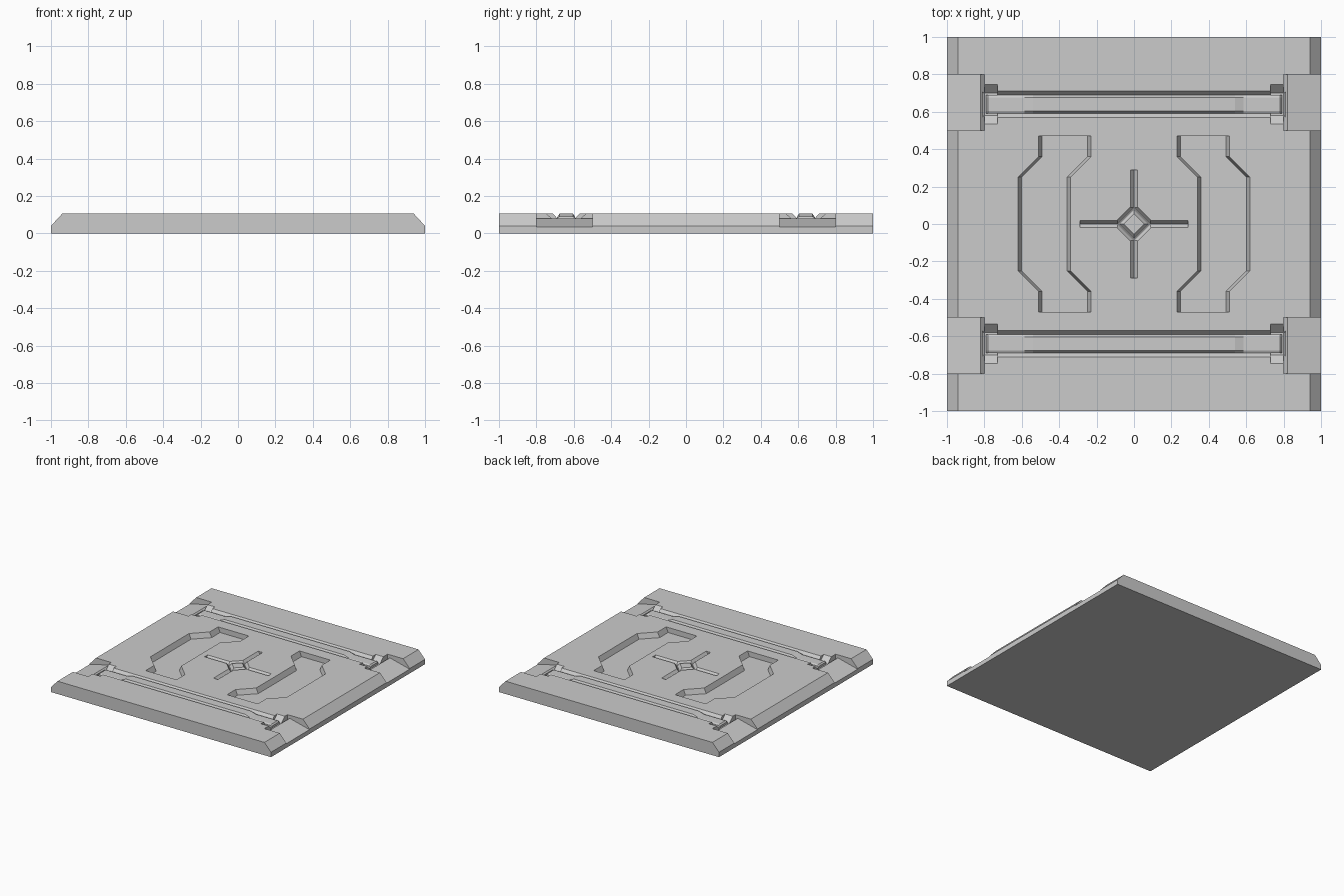
import bpy, bmesh

if "Cube" in bpy.data.objects:
    bpy.data.objects.remove(bpy.data.objects["Cube"])

TOP = 0.105


def loft(name, rings):
    """Closed solid skinned through matching point rings."""
    bm = bmesh.new()
    vs = [[bm.verts.new(p) for p in r] for r in rings]
    n = len(rings[0])
    for a, b in zip(vs, vs[1:]):
        for i in range(n):
            j = (i + 1) % n
            bm.faces.new((a[i], a[j], b[j], b[i]))
    bm.faces.new(vs[0][::-1])
    bm.faces.new(vs[-1])
    bmesh.ops.recalc_face_normals(bm, faces=bm.faces)
    me = bpy.data.meshes.new(name)
    bm.to_mesh(me)
    bm.free()
    ob = bpy.data.objects.new(name, me)
    bpy.context.collection.objects.link(ob)
    return ob


def along_y(name, xz, y0, y1):
    return loft(name, [[(x, y, z) for x, z in xz] for y in (y0, y1)])


def along_x(name, yz, x0, x1):
    return loft(name, [[(x, y, z) for y, z in yz] for x in (x0, x1)])


def pocket(name, low, high, z):
    """Tapered cutter: low outline at depth z, high outline at the top face."""
    return loft(name, [[(x, y, h) for x, y in o]
                       for o, h in ((low, z), (high, TOP), (high, 0.2))])


def cut(target, cutter):
    m = target.modifiers.new("cut", 'BOOLEAN')
    m.operation = 'DIFFERENCE'
    m.solver = 'EXACT'
    m.object = cutter
    bpy.context.view_layer.objects.active = target
    bpy.ops.object.modifier_apply(modifier=m.name)
    bpy.data.objects.remove(cutter)


def diamond(r):
    return [(r, 0), (0, r), (-r, 0), (0, -r)]


# Slab with bevelled left and right edges
slab = along_y("floor_slab", [(-1, 0), (1, 0), (1, 0.04), (0.94, TOP),
                              (-0.94, TOP), (-1, 0.04)], -1, 1)

for sy in (-1, 1):
    c = sy * 0.64
    # Long rail channel
    cut(slab, along_x("channel_cutter",
                      [(c - 0.07, 0.2), (c - 0.07, TOP), (c - 0.05, 0.082),
                       (c + 0.05, 0.082), (c + 0.07, TOP), (c + 0.07, 0.2)], -0.81, 0.81))
    for sx in (-1, 1):
        # Widened channel end
        cut(slab, along_x("pad_cutter",
                          [(c - 0.105, 0.2), (c - 0.105, TOP), (c - 0.06, 0.062),
                           (c + 0.06, 0.062), (c + 0.105, TOP), (c + 0.105, 0.2)],
                          sx * 0.73, sx * 0.81))
        # Sloping side notch with inner lip
        cut(slab, along_y("notch_cutter",
                          [(sx * x, z) for x, z in ((0.8, 0.2), (0.8, 0.06), (0.82, 0.08),
                                                    (1.05, 0.0225), (1.05, 0.2))],
                          sy * 0.65 - 0.15, sy * 0.65 + 0.15))
    # Rail bar, stepped down at both ends
    half = [(0.79, 0.08), (0.78, 0.09), (0.585, 0.09), (0.54, TOP)]
    stations = [(-x, z) for x, z in half] + [(x, z) for x, z in half[::-1]]
    loft("rail_back" if sy > 0 else "rail_front",
         [[(x, c - 0.05, 0.055), (x, c - 0.05, 0.083 if z > 0.085 else 0.076),
           (x, c - 0.036, z), (x, c + 0.036, z),
           (x, c + 0.05, 0.083 if z > 0.085 else 0.076), (x, c + 0.05, 0.055)]
          for x, z in stations])

# Bent side pockets with sloped long walls
for sx in (-1, 1):
    def outline(d):
        outer = [(0.51, 0.47), (0.51, 0.36), (0.62, 0.25)]
        outer += [(x, -y) for x, y in outer[::-1]]
        inner = [(0.23, -0.47), (0.23, -0.36), (0.34, -0.25)]
        inner += [(x, -y) for x, y in inner[::-1]]
        return [(sx * (x - d), y) for x, y in outer] + [(sx * (x + d), y) for x, y in inner]
    cut(slab, pocket("pocket_cutter", outline(0.018), outline(0), 0.063))

# Central cross of V grooves
w = 0.02
v = [(-w, 0.2), (-w, TOP), (0, 0.08), (w, TOP), (w, 0.2)]
cut(slab, along_x("cross_cutter_x", v, -0.29, 0.29))
cut(slab, along_y("cross_cutter_y", v, -0.29, 0.29))

# Diamond recess and its raised centre
cut(slab, pocket("diamond_cutter", diamond(0.086), diamond(0.11), 0.08))
loft("centre_diamond", [[(x, y, z) for x, y in diamond(r)]
                        for r, z in ((0.08, 0.06), (0.08, 0.081), (0.055, TOP))])
